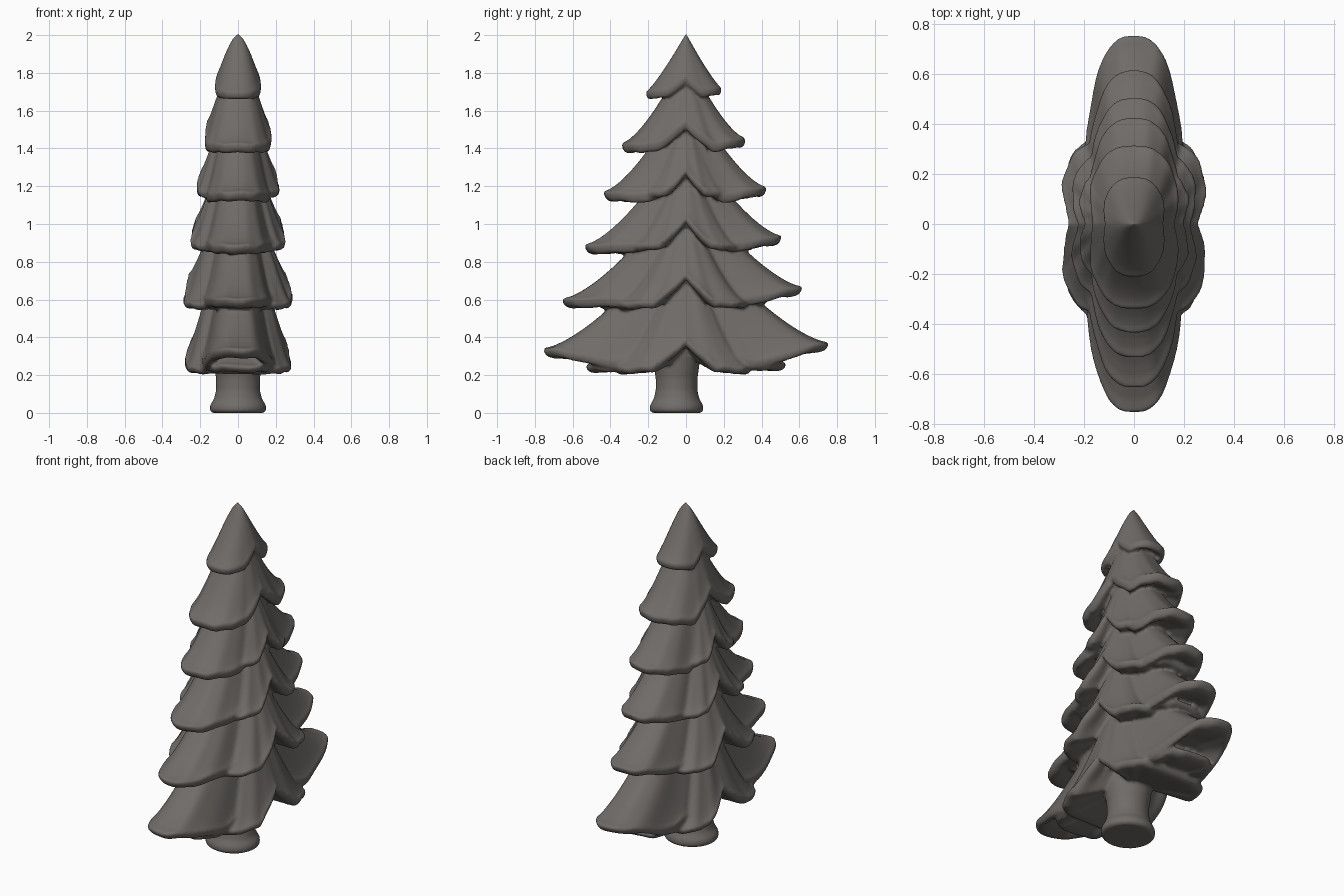
import bpy, bmesh, math

if "Cube" in bpy.data.objects:
    bpy.data.objects.remove(bpy.data.objects["Cube"])

mat = bpy.data.materials.new("dark warm grey")
mat.diffuse_color = (0.16, 0.148, 0.138, 1)
mat.use_nodes = True
mat.node_tree.nodes["Principled BSDF"].inputs["Base Color"].default_value = mat.diffuse_color
N = 96


def make_object(name, rings, cap_first, cap_last):
    """Loft closed rings; each end is a pole point."""
    bm = bmesh.new()
    rows = [[bm.verts.new(p) for p in ring] for ring in rings]
    for a, b in zip(rows, rows[1:]):
        for i in range(len(a)):
            j = (i + 1) % len(a)
            bm.faces.new((a[i], b[i], b[j], a[j]))
    for row, cap in ((rows[0], cap_first), (rows[-1], cap_last)):
        pole = bm.verts.new(cap)
        for i in range(len(row)):
            bm.faces.new((row[i], row[(i + 1) % len(row)], pole))
    bmesh.ops.recalc_face_normals(bm, faces=bm.faces)
    me = bpy.data.meshes.new(name)
    bm.to_mesh(me)
    bm.free()
    me.materials.append(mat)
    for p in me.polygons:
        p.use_smooth = True
    ob = bpy.data.objects.new(name, me)
    bpy.context.collection.objects.link(ob)
    return ob


def skirt(name, top, w, front, back, notch, low, tip_f, tip_b,
          square=0.6, ripple=0.0, lip=0.045, fx=0.56, curve=1.45, waist=0.15):
    """Drooping bough layer: notched at the sides, long tips to front and back."""
    hem = []
    for i in range(N):
        a = 2 * math.pi * i / N
        c, s = math.cos(a), math.sin(a)
        u = abs(s)
        wob = 1 + ripple * math.sin(11 * a + 9 * top)
        x = math.copysign(abs(c) ** square, c) * w * wob * (1 - waist * max(0, 1 - u / 0.5) ** 1.3)
        y = s * (back if s > 0 else front)
        tip = tip_b if s > 0 else tip_f
        if u < 0.5:
            k = (u / 0.5) ** 0.85
            z = notch + (low - notch) * k
        else:
            k = (u - 0.5) / 0.5
            z = low + (tip - low) * k * k * (3 - 2 * k)
        z += ripple * 0.25 * math.sin(13 * a + 5 * top) * min(1, u * 3)
        hem.append((x, y, z))
    rings = []
    steps = 18
    for j in range(1, steps + 1):       # upper surface
        f = (j / steps) ** 1.3
        d = 1 - (1 - f) ** curve
        rings.append([(x * f ** fx, y * f, top + (z - top) * d) for x, y, z in hem])
    for f, dz in ((0.995, -0.4), (0.97, -0.8), (0.92, -1), (0.84, -0.9), (0.7, -0.5)):  # rolled lip
        rings.append([(x * f, y * f, z + dz * lip) for x, y, z in hem])
    zc = sum(h[2] for h in hem) / N + 0.03
    return make_object(name, rings, (0, 0, top), (0, 0, zc))


# Main bough tiers: top, half width, front, back, notch, low, tip heights
tiers = [
    (1.00, 0.21, 0.755, 0.755, 0.39, 0.28, 0.34, 0.37),
    (1.22, 0.20, 0.655, 0.615, 0.74, 0.61, 0.605, 0.665),
    (1.47, 0.195, 0.535, 0.505, 1.04, 0.90, 0.89, 0.935),
    (1.72, 0.19, 0.435, 0.425, 1.295, 1.16, 1.17, 1.195),
    (1.90, 0.192, 0.34, 0.315, 1.55, 1.43, 1.425, 1.455),
]
parts = []
for i, t in enumerate(tiers):
    parts.append(skirt(f"main_boughs_{i + 1}", *t, square=0.72, ripple=0.012, lip=0.05))

# Rounded tree top
parts.append(skirt("tree_top", 2.01, 0.132, 0.212, 0.188, 1.785, 1.71, 1.70, 1.72,
                   square=0.75, lip=0.04, fx=0.62, curve=1.2, waist=0.12))

# Side boughs that stand out to left and right
sides = [
    (0.95, 0.295, 0.375, 0.345, 0.39, 0.25, 0.24, 0.24),
    (1.15, 0.302, 0.36, 0.33, 0.74, 0.59, 0.58, 0.59),
    (1.42, 0.262, 0.29, 0.28, 1.04, 0.90, 0.89, 0.89),
    (1.66, 0.230, 0.22, 0.21, 1.295, 1.18, 1.17, 1.17),
]
for i, t in enumerate(sides):
    parts.append(skirt(f"side_boughs_{i + 1}", *t, square=0.34, ripple=0.012, lip=0.035, fx=0.52, waist=0.14))

# In-between boughs filling the lower tiers
fills = [
    (0.97, 0.22, 0.53, 0.53, 0.39, 0.26, 0.25, 0.26),
    (1.18, 0.20, 0.47, 0.44, 0.74, 0.61, 0.59, 0.61),
    (1.44, 0.19, 0.39, 0.37, 1.04, 0.91, 0.88, 0.90),
]
for i, t in enumerate(fills):
    parts.append(skirt(f"middle_boughs_{i + 1}", *t, square=0.5, ripple=0.02, lip=0.035))

# Trunk with flared foot
profile = [(0.135, 0.0), (0.15, 0.012), (0.148, 0.04), (0.127, 0.075), (0.116, 0.12),
           (0.116, 0.18), (0.124, 0.23), (0.132, 0.3), (0.12, 0.42)]
rings = [[(r * math.cos(2 * math.pi * i / 48), -0.05 + 0.95 * r * math.sin(2 * math.pi * i / 48), z)
          for i in range(48)] for r, z in profile]
parts.append(make_object("trunk", rings, (0, -0.05, 0), (0, -0.05, 0.42)))

# Fuse everything into one carved tree with softened edges
for ob in parts:
    ob.select_set(True)
tree = parts[0]
bpy.context.view_layer.objects.active = tree
bpy.ops.object.join()
tree.name = "carved_pine_tree"
fuse = tree.modifiers.new("fuse", 'REMESH')
fuse.mode = 'VOXEL'
fuse.voxel_size = 0.009
fuse.use_smooth_shade = True
soften = tree.modifiers.new("soften", 'SMOOTH')
soften.factor = 0.5
soften.iterations = 5
